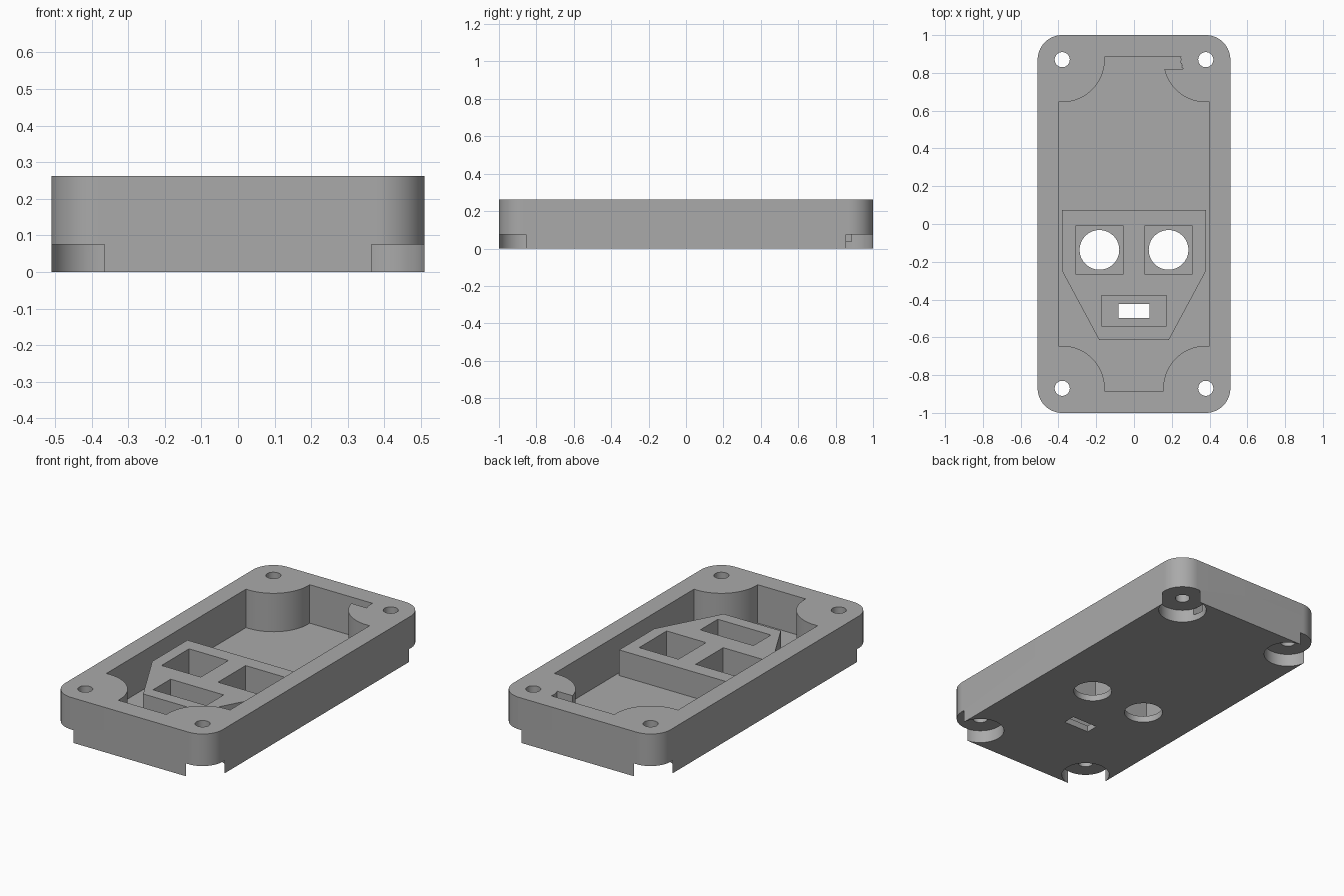
import bpy, bmesh, math

if "Cube" in bpy.data.objects:
    bpy.data.objects.remove(bpy.data.objects["Cube"])

HX, HY, H = 0.51, 1.0, 0.2625        # outer half sizes and height
CX, CY, R = 0.38, 0.87, 0.13         # corner centres, shared by the screw holes
FLOOR, ISLAND, BORE = 0.0375, 0.1875, 0.075
IX, IY, POST = 0.40, 0.885, 0.225    # cavity half sizes, corner post radius

grey = bpy.data.materials.new("light grey")
grey.diffuse_color = (0.40, 0.40, 0.40, 1)
grey.use_nodes = True
grey.node_tree.nodes["Principled BSDF"].inputs["Base Color"].default_value = grey.diffuse_color


def prism(name, pts, z0, z1):
    """Extrude a counter-clockwise outline between two heights."""
    bm = bmesh.new()
    lo = [bm.verts.new((x, y, z0)) for x, y in pts]
    hi = [bm.verts.new((x, y, z1)) for x, y in pts]
    bm.faces.new(lo[::-1])
    bm.faces.new(hi)
    n = len(pts)
    for i in range(n):
        j = (i + 1) % n
        bm.faces.new((lo[i], lo[j], hi[j], hi[i]))
    bmesh.ops.recalc_face_normals(bm, faces=bm.faces[:])
    me = bpy.data.meshes.new(name)
    bm.to_mesh(me)
    bm.free()
    me.materials.append(grey)
    ob = bpy.data.objects.new(name, me)
    bpy.context.collection.objects.link(ob)
    return ob


def arc(cx, cy, r, a0, a1, n=24):
    return [(cx + r * math.cos(a0 + (a1 - a0) * i / n),
             cy + r * math.sin(a0 + (a1 - a0) * i / n)) for i in range(n + 1)]


def circle(cx, cy, r, n=64):
    return arc(cx, cy, r, 0, 2 * math.pi, n)[:-1]


def rect(x0, x1, y0, y1):
    return [(x0, y0), (x1, y0), (x1, y1), (x0, y1)]


def combine(target, tool, op):
    """Apply a boolean and discard the tool."""
    mod = target.modifiers.new("bool", 'BOOLEAN')
    mod.operation, mod.solver, mod.object = op, 'EXACT', tool
    bpy.context.view_layer.objects.active = target
    bpy.ops.object.modifier_apply(modifier=mod.name)
    bpy.data.objects.remove(tool)


# Rounded outer block
q = math.pi / 2
outline = []
for k, (sx, sy) in enumerate([(1, 1), (-1, 1), (-1, -1), (1, -1)]):
    outline += arc(sx * CX, sy * CY, R, k * q, (k + 1) * q)
body = prism("case_lid", outline, 0, H)

# Cavity outline: concave around each corner post, plus a slot in one post
a_side = math.acos((IX - CX) / POST)      # where the post meets the side wall
a_end = math.pi - math.asin((IY - CY) / POST)  # where it meets the end wall
post = arc(CX, CY, POST, -a_side, -a_end)
post = arc(CX, CY, POST, 2 * math.pi - a_side, a_end)
a_slot = math.pi + math.asin(0.05 / POST)
slotted = arc(CX, CY, POST, 2 * math.pi - a_side, a_slot)
slotted += arc(CX, CY, R, math.pi + math.asin(0.05 / R),
               math.pi - math.asin((IY - CY) / R), 6)
cavity = (slotted + [(-x, y) for x, y in post[::-1]]
          + [(-x, -y) for x, y in post] + [(x, -y) for x, y in post[::-1]])
combine(body, prism("cavity", cavity, FLOOR, H + 0.1), 'DIFFERENCE')

# Raised connector block on the floor
block = [(0.38, 0.075), (-0.38, 0.075), (-0.38, -0.25),
         (-0.185, -0.613), (0.185, -0.613), (0.38, -0.25)]
combine(body, prism("block", block, FLOOR / 2, ISLAND), 'UNION')

# Pockets in the block with openings through the floor
for s in (-1, 1):
    cx, cy, h = s * 0.183, -0.137, 0.127
    combine(body, prism("pocket", rect(cx - h, cx + h, cy - h, cy + h),
                        FLOOR, H), 'DIFFERENCE')
    combine(body, prism("round_opening", circle(cx, cy, 0.105), -0.1, 0.1), 'DIFFERENCE')
combine(body, prism("pocket", rect(-0.172, 0.172, -0.54, -0.378), FLOOR, H), 'DIFFERENCE')
combine(body, prism("slot_opening", rect(-0.083, 0.083, -0.497, -0.423),
                    -0.1, 0.1), 'DIFFERENCE')

# Corner screw holes and the wide recesses beneath them
for sx in (-1, 1):
    for sy in (-1, 1):
        combine(body, prism("recess", circle(sx * CX, sy * CY, R + 0.001, 96),
                            -0.1, BORE), 'DIFFERENCE')
        combine(body, prism("screw_hole", circle(sx * CX, sy * CY, 0.04, 48),
                            -0.1, H + 0.1), 'DIFFERENCE')

# Smooth curved walls, keep sharp edges
bpy.ops.object.select_all(action='DESELECT')
body.select_set(True)
bpy.context.view_layer.objects.active = body
bpy.ops.object.shade_smooth_by_angle(angle=math.radians(30))
